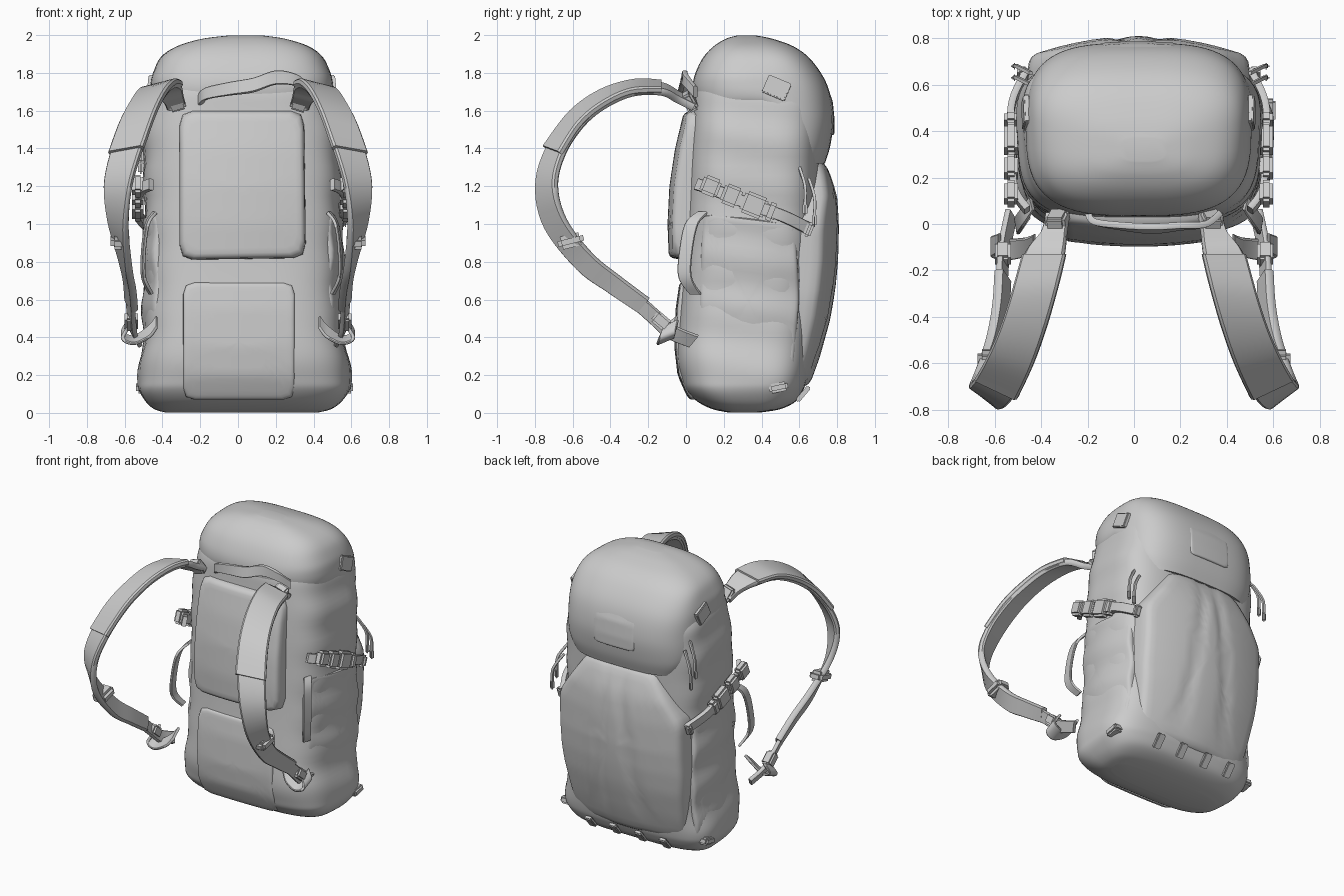
import bpy, bmesh, math
from mathutils import Vector, Euler

if "Cube" in bpy.data.objects:
    bpy.data.objects.remove(bpy.data.objects["Cube"])

fabric = bpy.data.materials.new("grey fabric")
fabric.diffuse_color = (0.6, 0.6, 0.6, 1)
fabric.use_nodes = True
fabric.node_tree.nodes["Principled BSDF"].inputs["Base Color"].default_value = fabric.diffuse_color


def finish(name, bm):
    bmesh.ops.recalc_face_normals(bm, faces=bm.faces[:])
    me = bpy.data.meshes.new(name)
    bm.to_mesh(me)
    bm.free()
    me.materials.append(fabric)
    ob = bpy.data.objects.new(name, me)
    bpy.context.collection.objects.link(ob)
    return ob


def smooth_rows(rows, steps):
    """Catmull-Rom through rows of numbers."""
    out = []
    for i in range(len(rows) - 1):
        a, b, c, d = (rows[max(0, min(len(rows) - 1, i + k))] for k in (-1, 0, 1, 2))
        for j in range(steps):
            t = j / steps
            out.append([0.5 * (2 * q + (r - p) * t + (2 * p - 5 * q + 4 * r - s) * t * t
                               + (3 * q - p - 3 * r + s) * t ** 3) for p, q, r, s in zip(a, b, c, d)])
    return out + [list(rows[-1])]


def skin(name, rings, cap_start=True, cap_end=True):
    bm = bmesh.new()
    vs = [[bm.verts.new(p) for p in r] for r in rings]
    n = len(rings[0])
    for a, b in zip(vs, vs[1:]):
        for k in range(n):
            bm.faces.new((a[k], a[(k + 1) % n], b[(k + 1) % n], b[k]))
    if cap_start:
        bm.faces.new(vs[0])
    if cap_end:
        bm.faces.new(vs[-1])
    return finish(name, bm)


def power(c, e):
    return math.copysign(abs(c) ** e, c)


def lerp(table, z):
    if z <= table[0][0]:
        return table[0][1]
    for (a, p), (b, q) in zip(table, table[1:]):
        if z <= b:
            return p + (q - p) * (z - a) / (b - a)
    return table[-1][1]


def loft(name, rows, p=3.8, ripple=0.0, taper=0.0, n=72):
    """Rows: z, centre x, half width, front y, back y, drop of the rear edge."""
    rings = []
    for z, cx, hx, y0, y1, drop in smooth_rows(rows, 6):
        ring = []
        for k in range(n):
            a = 2 * math.pi * k / n
            c, s = power(math.cos(a), 2 / p), power(math.sin(a), 2 / p)
            y = (y0 + y1) / 2 + s * (y1 - y0) / 2
            t = max(0, min(1, (y - 0.4) / 0.3))
            fold = ripple * abs(c) ** 3 * math.sin(z * 26 + 4 * y)
            ring.append((cx + c * (hx * (1 + taper * s) + fold), y, z - drop * t * t * (3 - 2 * t)))
        rings.append(ring)
    return skin(name, rings)


def pillow(name, outline, height, place, drop, seg=10):
    """Puffed panel: outline rings shrink to the middle over a height function."""
    pts = [[a[i] + (b[i] - a[i]) * j / seg for i in (0, 1)]
           for a, b in zip(outline, outline[1:] + outline[:1]) for j in range(seg)]
    pts = [[(pts[k - 1][i] + 2 * pts[k][i] + pts[(k + 1) % len(pts)][i]) / 4 for i in (0, 1)]
           for k in range(len(pts))]
    cu, cv = (sum(p[i] for p in pts) / len(pts) for i in (0, 1))
    rings = []
    for s, d in ((1, 1), (.998, .5), (.985, .2), (.96, .06), (.92, 0), (.85, 0), (.75, 0), (.65, 0),
                 (.55, 0), (.45, 0), (.35, 0), (.25, 0), (.15, 0), (.05, 0)):
        ring = []
        for u, v in pts:
            u, v = cu + (u - cu) * s, cv + (v - cv) * s
            ring.append(place(u, v, height(u, v) - d * drop))
        rings.append(ring)
    return skin(name, rings, cap_start=False)


def ribbon(name, rows, thick, steps=6):
    """Rows: centre xyz, then half-width vector xyz."""
    rows = smooth_rows(rows, steps)
    rings = []
    for i, r in enumerate(rows):
        c, w = Vector(r[:3]), Vector(r[3:])
        t = Vector(rows[min(i + 1, len(rows) - 1)][:3]) - Vector(rows[max(i - 1, 0)][:3])
        n = t.cross(w).normalized() * thick / 2
        rings.append([c + w * a + n * b for a, b in
                      ((1, .5), (.9, 1), (-.9, 1), (-1, .5), (-1, -.5), (-.9, -1), (.9, -1), (1, -.5))])
    return skin(name, rings)


def block(name, loc, size, rot=(0, 0, 0), bevel=0.012):
    bm = bmesh.new()
    bmesh.ops.create_cube(bm, size=1)
    bmesh.ops.scale(bm, vec=size, verts=bm.verts)
    bmesh.ops.bevel(bm, geom=bm.edges[:], offset=min(bevel, min(size) * .4), segments=2, affect='EDGES')
    bmesh.ops.rotate(bm, matrix=Euler(rot).to_matrix(), verts=bm.verts)
    bmesh.ops.translate(bm, vec=loc, verts=bm.verts)
    return finish(name, bm)


# Main sack and top lid
loft("main_sack", [
    (0.003, .02, .4, .22, .4, 0), (.02, .025, .46, .14, .5, 0), (.06, .03, .515, .06, .58, 0),
    (.12, .033, .56, .0, .62, 0),
    (.18, .035, .565, -.025, .64, 0), (.3, .035, .545, -.05, .66, 0), (.5, .03, .52, -.04, .68, 0),
    (.8, .03, .515, -.015, .69, 0), (1.1, .025, .52, 0, .7, 0), (1.4, .02, .52, .015, .71, 0),
    (1.6, .015, .495, .03, .72, 0), (1.7, .015, .465, .04, .7, 0), (1.78, .015, .43, .07, .66, 0)],
    ripple=.006, taper=.035, p=3.6)
loft("top_lid", [
    (1.62, .02, .455, .05, .735, .3), (1.66, .02, .478, .042, .765, .24), (1.73, .02, .482, .035, .78, .16),
    (1.8, .02, .475, .05, .75, .07), (1.88, .02, .43, .09, .67, .02), (1.94, .025, .345, .145, .57, 0),
    (1.98, .03, .22, .21, .46, 0), (1.998, .04, .09, .27, .37, 0)], p=3.2, ripple=.005, taper=.02)

# Padded back panels on the front side
front = lambda u, v, h: (u, -h, v)
upper = [(.8, .09), (1.0, .098), (1.2, .088), (1.4, .058), (1.6, .01)]
lower = [(.06, -.02), (.12, .01), (.2, .045), (.35, .062), (.55, .055), (.69, .035)]
pillow("upper_back_pad", [(-.31, .81), (.36, .82), (.35, 1.6), (-.31, 1.6)],
       lambda u, v: lerp(upper, v) - .25 * (u - .02) ** 2, front, .09)
pillow("lower_back_pad", [(-.29, .07), (.3, .07), (.3, .69), (-.29, .69)],
       lambda u, v: lerp(lower, v) - .1 * u * u, front, .025)

# Large rear pocket with two diverging folds
rear = [(.12, .645), (.3, .71), (.5, .765), (.65, .79), (.8, .805), (1.0, .81), (1.15, .8), (1.25, .77), (1.34, .735)]


def pocket_height(u, v):
    h = lerp(rear, v) - .085 * ((u - .02) / .47) ** 2
    spread = .04 + .13 * (1.33 - v)
    return h - sum(.015 * math.exp(-((u - .02 - k * spread) / .03) ** 2) for k in (-1, 1))


pillow("rear_pocket", [(-.41, .13), (.45, .13), (.5, .6), (.5, 1.02), (.28, 1.34), (-.24, 1.34),
                       (-.46, 1.02), (-.46, .6)], pocket_height, lambda u, v, h: (u, h, v), .12)
# Lid patch and lower daisy loops on the rear
lid_back = [(1.45, .785), (1.55, .787), (1.65, .777), (1.76, .737)]
pillow("lid_patch", [(-.14, 1.47), (.18, 1.47), (.18, 1.74), (-.14, 1.74)],
       lambda u, v: lerp(lid_back, v) - .25 * (u - .02) ** 2, lambda u, v, h: (u, h, v), .03)
for x in (-.27, -.08, .12, .31):
    block("daisy_loop", (x, .62, .1), (.055, .025, .1), (-.7, 0, 0), .006)

# Haul handle
ribbon("haul_handle", [
    (-.2, .05, 1.65, 0, 0, .03), (-.17, .01, 1.69, 0, 0, .032), (-.05, -.01, 1.715, 0, .005, .035),
    (.08, -.02, 1.735, 0, .01, .037), (.2, -.01, 1.775, 0, .005, .037), (.31, .0, 1.76, 0, 0, .032),
    (.375, .05, 1.7, 0, 0, .03)], .028)

strap = [
    (.33, .04, 1.63, .05, 0, -.015), (.345, -.04, 1.67, .055, 0, -.015), (.385, -.13, 1.715, .085, 0, -.018),
    (.425, -.28, 1.715, .09, -.01, -.025), (.475, -.44, 1.655, .09, .0, -.035), (.53, -.575, 1.55, .088, .02, -.03),
    (.59, -.69, 1.385, .083, .04, -.015), (.635, -.738, 1.2, .07, .05, .0), (.635, -.69, 1.0, .045, .055, .02),
    (.6, -.535, .8, .025, .04, .04), (.575, -.38, .68, .02, .035, .038), (.565, -.225, .57, .02, .03, .035)]

for s, side in ((1, "right"), (-1, "left")):
    def m(rows):
        return [(s * r[0], r[1], r[2], s * r[3], r[4], r[5]) for r in rows]

    def side_m(rows):
        return [(s * r[0] + .02, r[1], r[2], s * r[3], r[4], r[5]) for r in rows]

    # Shoulder strap, its thicker top pad and lower webbing
    ribbon(side + "_shoulder_strap", m(strap), .04)
    pad = [(x + .002, y - .004 * k, z + .012 - .002 * k, a * 1.1, b * 1.08, c * 1.08)
           for k, (x, y, z, a, b, c) in enumerate(strap[2:7])]
    ribbon(side + "_strap_pad", m(pad), .04)
    ribbon(side + "_lower_webbing", m([
        (.57, -.27, .6, .015, .025, .03), (.565, -.17, .51, .015, .025, .03),
        (.555, -.08, .43, .015, .025, .03), (.53, .04, .38, .015, .025, .03)]), .025)
    ribbon(side + "_webbing_tail", m([
        (.58, -.08, .47, 0, .04, .02), (.61, -.1, .41, 0, .045, .02), (.55, -.11, .385, 0, .045, .02),
        (.47, -.1, .43, 0, .04, .03), (.43, -.08, .48, 0, .035, .03)]), .018)
    block(side + "_ladder_buckle", (s * .565, -.13, .485), (.07, .1, .07), (-.7, 0, 0))
    block(side + "_strap_slider", (s * .625, -.61, .91), (.1, .14, .07), (.25, 0, 0), .02)
    block(side + "_strap_anchor", (s * .33, .02, 1.65), (.09, .06, .1), (.5, s * .3, 0))

    # Side pocket with soft horizontal folds, and its edge loop
    pillow(side + "_side_pocket", [(.08, .16), (.56, .13), (.6, .6), (.58, 1.0), (.09, 1.06), (.07, .6)],
           lambda u, v: .533 - .065 * ((u - .38) / .3) ** 2 + .008 * math.sin(v * 24 + 3 * u),
           lambda u, v, h: (s * h + .027, u, v), .035)
    ribbon(side + "_pocket_loop", side_m([
        (.46, .09, 1.06, .008, .03, 0), (.5, .03, 1.0, .006, .035, 0), (.52, .0, .86, .006, .035, 0),
        (.52, -.005, .72, .006, .035, 0), (.48, .05, .63, .008, .03, 0)]), .016)

    # Compression strap with buckle, running down towards the rear
    ribbon(side + "_compression_strap", side_m([
        (.48, .06, 1.21, 0, .012, .03), (.535, .15, 1.18, 0, .012, .03), (.55, .35, 1.1, 0, .012, .03),
        (.545, .52, 1.04, 0, .012, .03), (.48, .66, .97, 0, .012, .03)]), .03)
    for y, z, w, h in ((.13, 1.2, .1, .1), (.24, 1.15, .1, .11), (.36, 1.1, .13, .12), (.45, 1.065, .06, .1)):
        block(side + "_buckle", (s * .55 + .02, y, z), (.06, w, h), (-.38, 0, 0), .015)
    block(side + "_strap_stop", (s * .5 + .02, .65, .97), (.05, .04, .08), (-.38, 0, 0))

    # Zip pulls (higher on the left), lid tab and bottom corner tab
    for y, z in ((.63, 1.2), (.68, 1.14)):
        z, x = (z, .55) if s > 0 else (z + .28, .535)
        ribbon(side + "_zip_cord", side_m([
            (x - .07, y - .03, z + .1, 0, .008, 0), (x - .01, y, z, 0, .008, 0), (x, y, z - .1, 0, .008, 0)]), .016)
        block(side + "_zip_pull", (s * x + .02, y, z - .12), (.028, .028, .07))
    block(side + "_lid_tab", (s * .485 + .02, .48, 1.72), (.03, .13, .1), (-.4, s * -.1, 0), .006)
    block(side + "_corner_tab", (s * .54 + .035, .49, .135), (.07, .1, .05), (.2, 0, 0))

# Smooth shading with sharp edges kept
for ob in bpy.context.collection.objects:
    ob.select_set(True)
    bpy.context.view_layer.objects.active = ob
bpy.ops.object.shade_smooth_by_angle(angle=math.radians(40))
